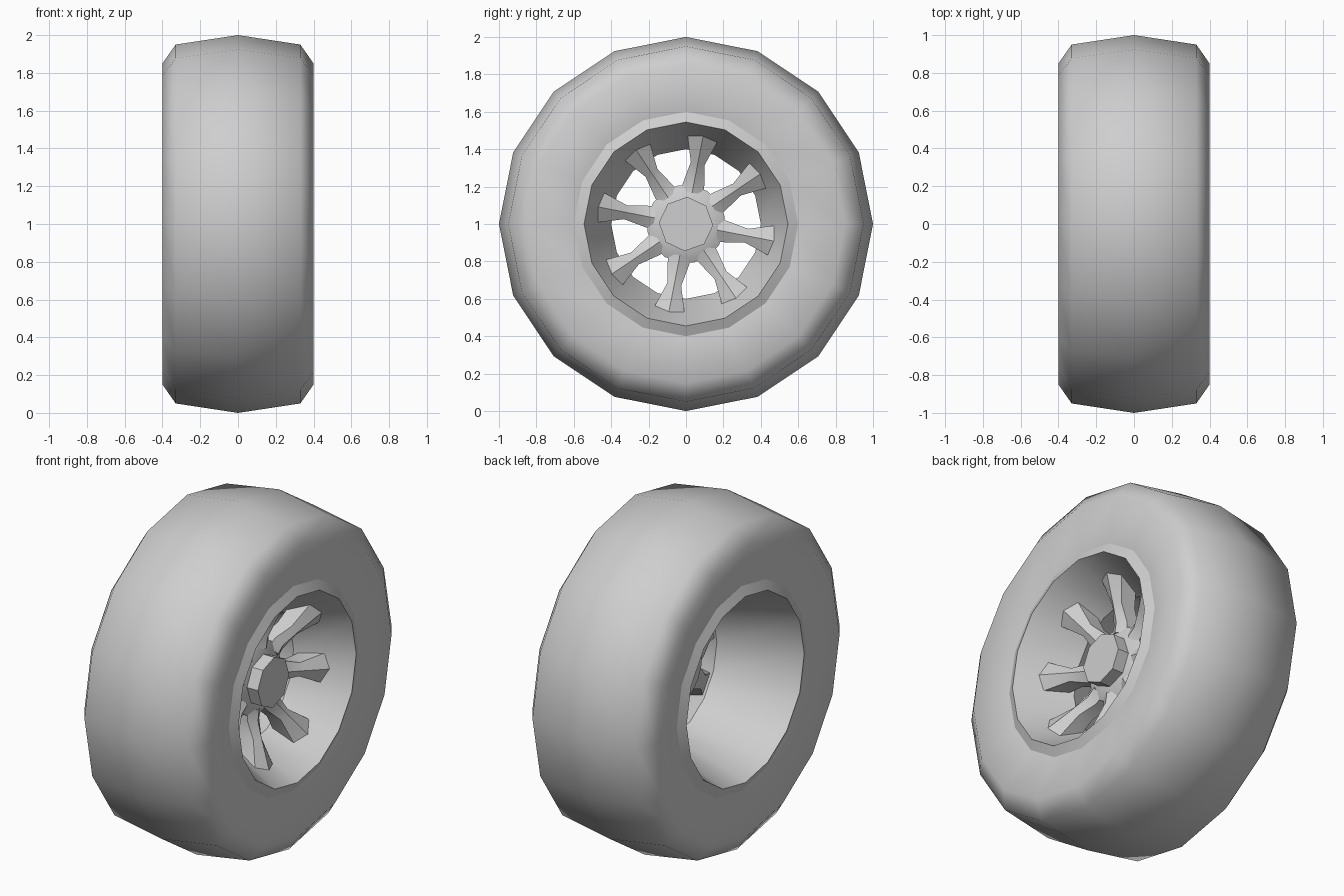
import bpy, bmesh
from math import sin, cos, pi, radians

cube = bpy.data.objects.get("Cube")
if cube:
    bpy.data.objects.remove(cube)

grey = bpy.data.materials.new("light_grey")
grey.use_nodes = True
colour = (0.62, 0.62, 0.62, 1)
grey.diffuse_color = colour
grey.node_tree.nodes["Principled BSDF"].inputs["Base Color"].default_value = colour


def finish(name, bm, angle):
    """Turn a bmesh into a shaded object lifted so the axle is at z = 1."""
    mesh = bpy.data.meshes.new(name)
    bm.to_mesh(mesh)
    bm.free()
    obj = bpy.data.objects.new(name, mesh)
    bpy.context.collection.objects.link(obj)
    obj.location.z = 1
    mesh.materials.append(grey)
    bpy.ops.object.select_all(action='DESELECT')
    obj.select_set(True)
    bpy.context.view_layer.objects.active = obj
    bpy.ops.object.shade_smooth_by_angle(angle=radians(angle))
    return obj


def lathe(name, profile, sides, angle, turn=0, closed=False):
    """Spin (x, radius) points about the x axle."""
    bm = bmesh.new()
    rings = []
    for x, r in profile:
        ring = [bm.verts.new((x, r * cos(turn + 2 * pi * i / sides),
                              r * sin(turn + 2 * pi * i / sides))) for i in range(sides)]
        rings.append(ring)
    pairs = list(zip(rings, rings[1:]))
    if closed:
        pairs.append((rings[-1], rings[0]))
    for a, b in pairs:
        for i in range(sides):
            j = (i + 1) % sides
            bm.faces.new((a[i], a[j], b[j], b[i]))
    if not closed:
        bm.faces.new(rings[0])
        bm.faces.new(rings[-1])
    bmesh.ops.recalc_face_normals(bm, faces=bm.faces)
    return finish(name, bm, angle)


# Tyre: rounded shoulders, slightly dished sidewalls
half = [(0.36, 0.6), (0.4, 0.85), (0.33, 0.95)]
lathe("tyre", [(-x, r) for x, r in half] + [(0, 1)] + half[::-1], 16, 60, closed=True)

# Rim: sloped lips and a barrel with a narrow waist
lip = [(0.36, 0.6), (0.385, 0.545)]
lathe("rim", [(-x, r) for x, r in lip] + [(0.08, 0.4)] + lip[::-1], 16, 31, closed=True)

# Hub disc and its eight-sided cap
hub_turn = radians(-11)
lathe("hub", [(0.03, 0.19), (0.13, 0.21), (0.16, 0.15)], 16, 50, hub_turn)
lathe("hub_cap", [(0.1, 0.145), (0.23, 0.145)], 8, 30, radians(-3))

# Spokes: waisted arms flaring out to the barrel; (radius, half width, front x, back x)
sections = [(0.17, 0.065, 0.15, 0.04), (0.23, 0.055, 0.15, 0.05),
            (0.33, 0.038, 0.19, 0.08), (0.49, 0.09, 0.26, 0.13)]
bm = bmesh.new()
for k in range(8):
    a = hub_turn + k * pi / 4
    loops = []
    for r, w, front, back in sections:
        outline = [(-w, back), (-w, front - 0.02), (0, front + 0.01), (w, front - 0.02), (w, back)]
        loops.append([bm.verts.new((x, r * cos(a) - t * sin(a), r * sin(a) + t * cos(a)))
                      for t, x in outline])
    for p, q in zip(loops, loops[1:]):
        for i in range(5):
            j = (i + 1) % 5
            bm.faces.new((p[i], p[j], q[j], q[i]))
    bm.faces.new(loops[0])
    bm.faces.new(loops[-1])
bmesh.ops.recalc_face_normals(bm, faces=bm.faces)
finish("spokes", bm, 40)
